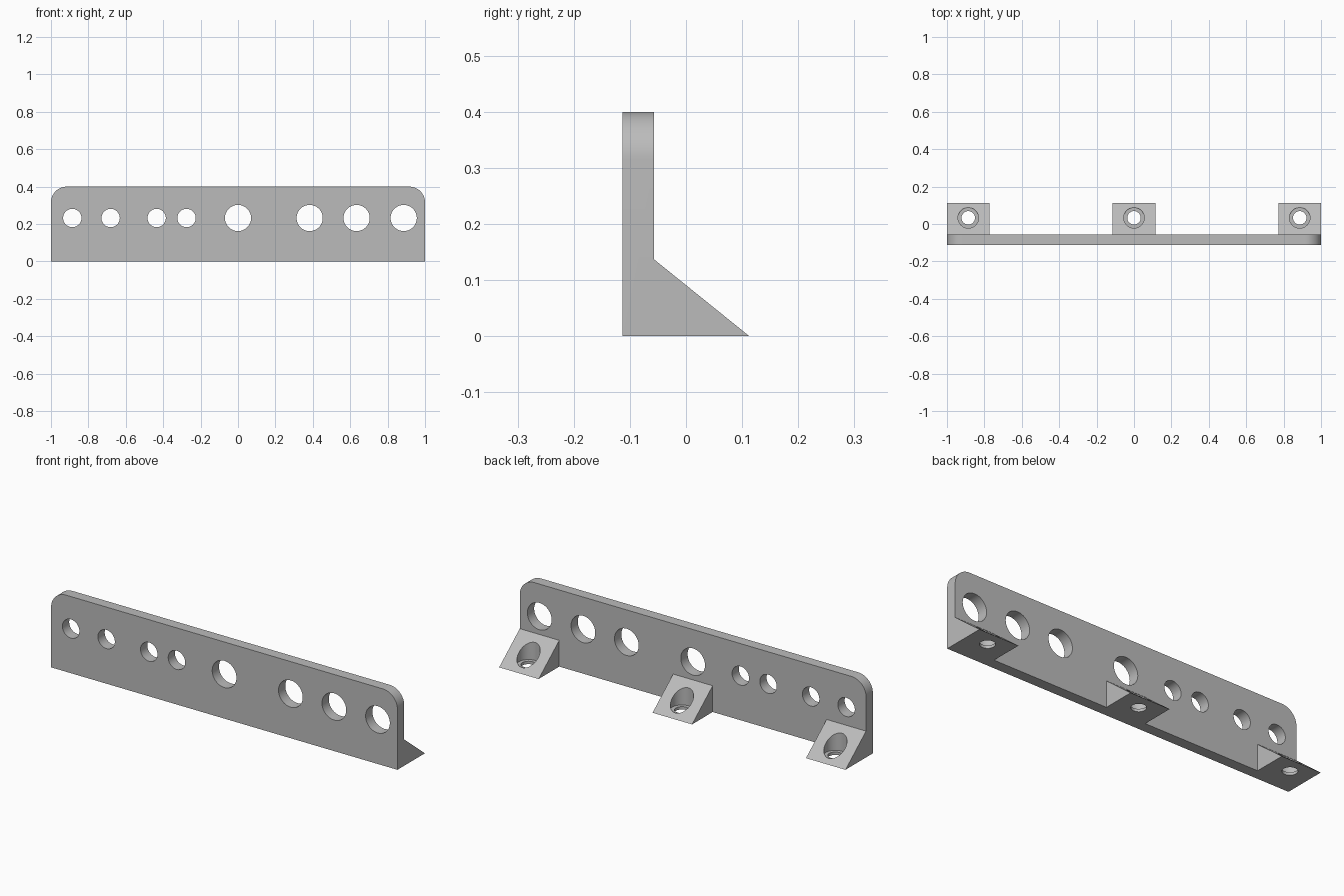
import bpy
import bmesh
from math import cos, sin, pi, radians

default = bpy.data.objects.get("Cube")
if default:
    bpy.data.objects.remove(default)

grey = bpy.data.materials.new("light grey")
grey.use_nodes = True
grey.diffuse_color = (0.5, 0.5, 0.5, 1)
grey.node_tree.nodes["Principled BSDF"].inputs["Base Color"].default_value = (0.5, 0.5, 0.5, 1)

FRONT, PLATE_BACK, BACK = -0.113, -0.057, 0.113
HEIGHT, CORNER = 0.4, 0.085
FOOT_X = (-0.886, 0, 0.886)
FOOT_HALF = 0.114
SCREW_Y = 0.033


def extrude(name, outline, offset):
    """Solid made by sweeping a closed outline along an offset."""
    bm = bmesh.new()
    face = bm.faces.new([bm.verts.new(p) for p in outline])
    swept = bmesh.ops.extrude_face_region(bm, geom=[face])["geom"]
    bmesh.ops.translate(bm, vec=offset,
                        verts=[v for v in swept if isinstance(v, bmesh.types.BMVert)])
    bmesh.ops.recalc_face_normals(bm, faces=bm.faces)
    mesh = bpy.data.meshes.new(name)
    bm.to_mesh(mesh)
    bm.free()
    mesh.materials.append(grey)
    obj = bpy.data.objects.new(name, mesh)
    bpy.context.collection.objects.link(obj)
    return obj


def circle(radius, steps=48):
    return [(radius * cos(2 * pi * i / steps), radius * sin(2 * pi * i / steps))
            for i in range(steps)]


def combine(target, tool, operation):
    """Apply a boolean and discard the tool."""
    mod = target.modifiers.new(operation, "BOOLEAN")
    mod.operation, mod.solver, mod.object = operation, "EXACT", tool
    bpy.context.view_layer.objects.active = target
    bpy.ops.object.modifier_apply(modifier=mod.name)
    bpy.data.objects.remove(tool)


# Upright plate with rounded top corners
arc = [(1 - CORNER + CORNER * cos(i * pi / 32), HEIGHT - CORNER + CORNER * sin(i * pi / 32))
       for i in range(17)]
right_side = [(1, 0)] + arc
outline = right_side + [(-x, z) for x, z in reversed(right_side)]
bracket = extrude("mounting_bracket", [(x, FRONT, z) for x, z in outline],
                  (0, PLATE_BACK - FRONT, 0))

# Wedge feet behind the plate
for x in FOOT_X:
    profile = [(FRONT / 2 + PLATE_BACK / 2, 0), (BACK, 0), (PLATE_BACK, 0.137),
               (FRONT / 2 + PLATE_BACK / 2, 0.137)]
    foot = extrude("wedge_foot", [(x - FOOT_HALF, y, z) for y, z in profile],
                   (2 * FOOT_HALF, 0, 0))
    combine(bracket, foot, "UNION")

# Holes through the plate: four small, four large
small = [(x, 0.049) for x in (-0.886, -0.681, -0.435, -0.275)]
large = [(x, 0.07) for x in (0, 0.383, 0.634, 0.886)]
for x, radius in small + large:
    tool = extrude("plate_hole", [(x + a, -0.2, 0.232 + b) for a, b in circle(radius)],
                   (0, 0.4, 0))
    combine(bracket, tool, "DIFFERENCE")

# Counterbored screw holes in the feet
for x in FOOT_X:
    for radius, bottom in ((0.036, -0.1), (0.055, 0.015)):
        tool = extrude("screw_hole", [(x + a, SCREW_Y + b, bottom) for a, b in circle(radius)],
                       (0, 0, 0.3))
        combine(bracket, tool, "DIFFERENCE")

# Smooth the curved walls, keep corners crisp
bpy.ops.object.select_all(action="DESELECT")
bracket.select_set(True)
bpy.context.view_layer.objects.active = bracket
bpy.ops.object.shade_smooth_by_angle(angle=radians(30))
